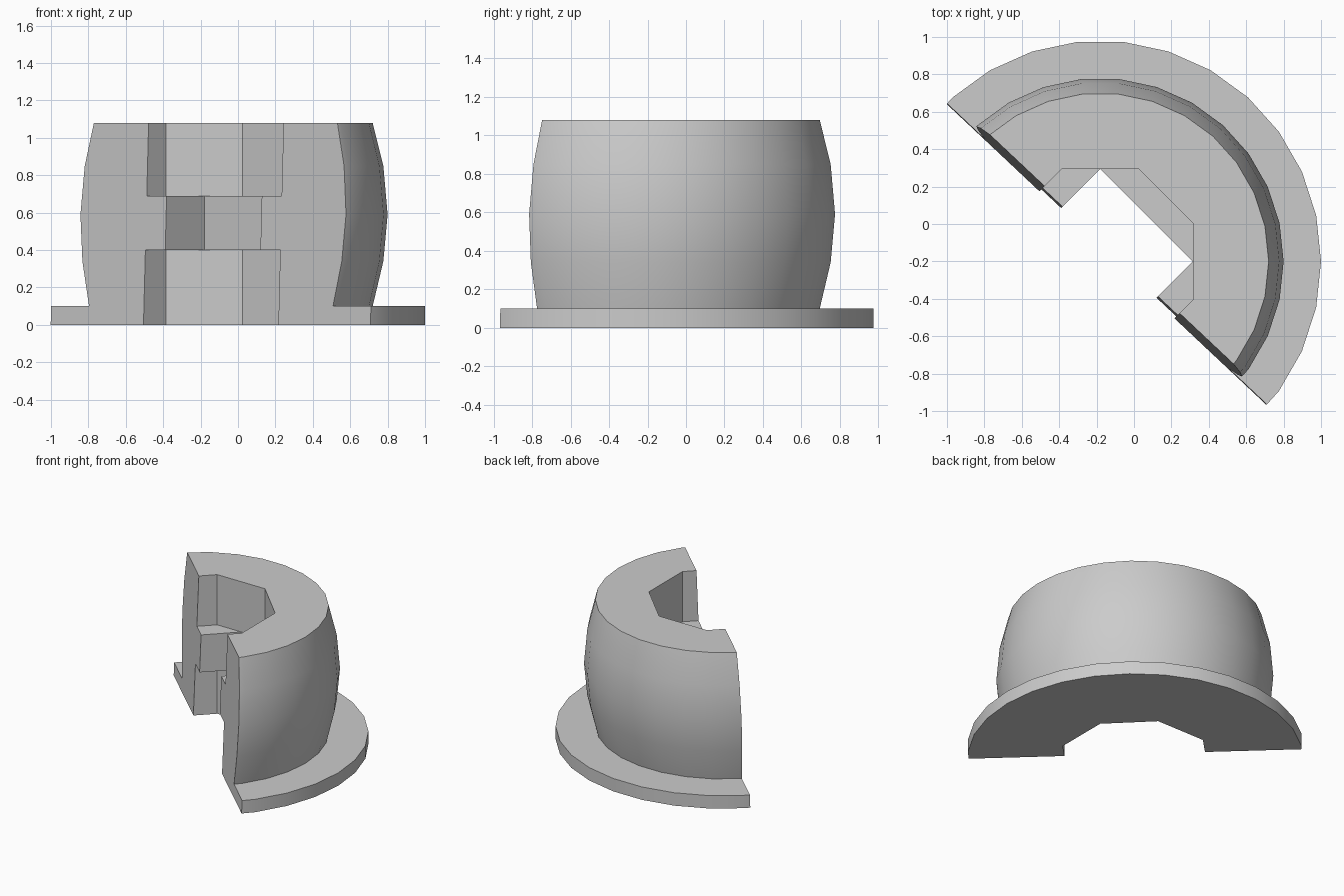
import bpy, bmesh, math
from mathutils import Vector

if "Cube" in bpy.data.objects:
    bpy.data.objects.remove(bpy.data.objects["Cube"])

CX, CY = -0.18, -0.20      # axis of the collar


def prism_stack(name, profile, sides, phase=0.0):
    """Closed solid made from (radius, height) rings around the collar axis."""
    bm = bmesh.new()
    rings = []
    for r, z in profile:
        rings.append([bm.verts.new((CX + r * math.cos(phase + 2 * math.pi * i / sides),
                                    CY + r * math.sin(phase + 2 * math.pi * i / sides), z))
                      for i in range(sides)])
    for a, b in zip(rings, rings[1:]):
        for i in range(sides):
            j = (i + 1) % sides
            bm.faces.new((a[i], a[j], b[j], b[i]))
    bm.faces.new(rings[0][::-1])
    bm.faces.new(rings[-1])
    mesh = bpy.data.meshes.new(name)
    bm.to_mesh(mesh)
    bm.free()
    obj = bpy.data.objects.new(name, mesh)
    bpy.context.collection.objects.link(obj)
    return obj


# Flange and barrel-shaped wall
collar = prism_stack("flanged_half_collar", [
    (1.18, 0), (1.18, 0.10), (0.90, 0.10), (0.957, 0.34),
    (0.98, 0.59), (0.957, 0.85), (0.90, 1.08)], 30)

# Octagonal pockets above and below, square bore between them
R8 = 0.495 / math.cos(math.pi / 8)
cutters = [
    prism_stack("lower_pocket_cutter", [(R8, -0.2), (R8, 0.40)], 8, math.pi / 8),
    prism_stack("upper_pocket_cutter", [(R8, 0.69), (R8, 1.3)], 8, math.pi / 8),
    prism_stack("square_bore_cutter", [(0.494, -0.3), (0.494, 1.4)], 4),
]
for c in cutters:
    c.hide_render = True
    mod = collar.modifiers.new(c.name, 'BOOLEAN')
    mod.operation, mod.solver, mod.object = 'DIFFERENCE', 'EXACT', c

bpy.context.view_layer.update()
mesh = bpy.data.meshes.new_from_object(
    collar.evaluated_get(bpy.context.evaluated_depsgraph_get()))
collar.modifiers.clear()
collar.data = mesh
for c in cutters:
    bpy.data.objects.remove(c)

# Split the collar with a slightly leaning plane and close the cut
bm = bmesh.new()
bm.from_mesh(mesh)
cut = bmesh.ops.bisect_plane(
    bm, geom=bm.verts[:] + bm.edges[:] + bm.faces[:], dist=1e-5,
    plane_co=Vector((0, -0.301, 0)),
    plane_no=Vector((0.685, 0.728, -0.036)).normalized(), clear_inner=True)
edges = [e for e in bm.edges if e.is_boundary]
bmesh.ops.holes_fill(bm, edges=edges, sides=0)
bmesh.ops.recalc_face_normals(bm, faces=bm.faces[:])
bm.to_mesh(mesh)
bm.free()

# Plain grey finish
grey = bpy.data.materials.new("plain_grey")
grey.diffuse_color = (0.6, 0.6, 0.6, 1)
grey.use_nodes = True
grey.node_tree.nodes["Principled BSDF"].inputs["Base Color"].default_value = grey.diffuse_color
mesh.materials.clear()
mesh.materials.append(grey)

bpy.context.view_layer.objects.active = collar
collar.select_set(True)
bpy.ops.object.shade_smooth_by_angle(angle=math.radians(30))
